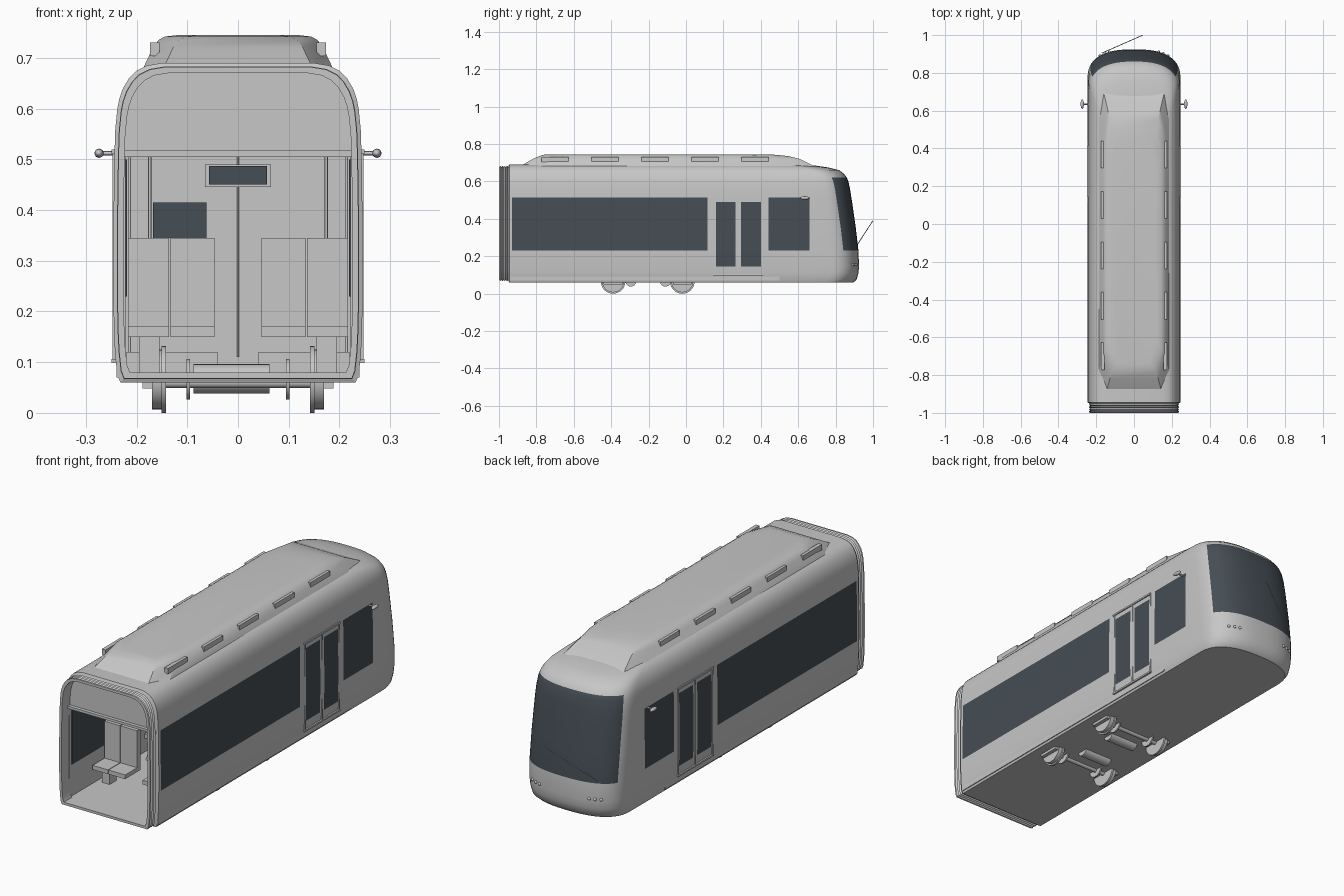
import bpy, bmesh, math
from mathutils import Vector, Matrix

cube = bpy.data.objects.get("Cube")
if cube:
    bpy.data.objects.remove(cube, do_unlink=True)


def material(name, rgb):
    m = bpy.data.materials.new(name)
    m.use_nodes = True
    m.diffuse_color = (*rgb, 1)
    m.node_tree.nodes["Principled BSDF"].inputs["Base Color"].default_value = (*rgb, 1)
    return m


GREY = material("light grey paint", (0.57, 0.57, 0.57))
GLASS = material("dark glass", (0.06, 0.075, 0.09))


def finish(name, bm, mats, smooth=None):
    mesh = bpy.data.meshes.new(name)
    bm.to_mesh(mesh)
    bm.free()
    for m in mats:
        mesh.materials.append(m)
    ob = bpy.data.objects.new(name, mesh)
    bpy.context.collection.objects.link(ob)
    if smooth:
        bpy.ops.object.select_all(action='DESELECT')
        ob.select_set(True)
        bpy.context.view_layer.objects.active = ob
        bpy.ops.object.shade_smooth_by_angle(angle=math.radians(smooth))
    return ob


def loft(name, rings, closed=True, caps=True, rule=None, smooth=35):
    bm = bmesh.new()
    rows = [[bm.verts.new(p) for p in ring] for ring in rings]
    n = len(rows[0])
    for a, b in zip(rows, rows[1:]):
        for i in range(n if closed else n - 1):
            k = (i + 1) % n
            f = bm.faces.new((a[i], a[k], b[k], b[i]))
            if rule and rule(f.calc_center_median()):
                f.material_index = 1
    if caps:
        bm.faces.new(rows[0])
        bm.faces.new(rows[-1])
    bmesh.ops.remove_doubles(bm, verts=bm.verts, dist=1e-5)
    bmesh.ops.recalc_face_normals(bm, faces=bm.faces)
    return finish(name, bm, [GREY, GLASS], smooth)


def box(name, x, y, z, mat=GREY):
    bm = bmesh.new()
    bmesh.ops.create_cube(bm, size=1)
    for v in bm.verts:
        v.co = [(r[0] + r[1]) / 2 + c * abs(r[1] - r[0]) for r, c in zip((x, y, z), v.co)]
    return finish(name, bm, [mat])


def rod(name, a, b, r, sides=12, mat=GREY):
    a, b = Vector(a), Vector(b)
    bm = bmesh.new()
    turn = (b - a).to_track_quat('Z', 'Y').to_matrix().to_4x4()
    bmesh.ops.create_cone(bm, cap_ends=True, segments=sides, radius1=r, radius2=r,
                          depth=(b - a).length, matrix=Matrix.Translation((a + b) / 2) @ turn)
    return finish(name, bm, [mat], 40)


def ball(name, centre, size):
    bm = bmesh.new()
    bmesh.ops.create_uvsphere(bm, u_segments=16, v_segments=10, radius=1,
                              matrix=Matrix.Translation(centre) @ Matrix.Diagonal((*size, 1)))
    return finish(name, bm, [GREY], 60)


# Body shell: height, half width and nose reach of each level
LEVELS = [(.06, .232, .895), (.075, .238, .912), (.11, .242, .922), (.145, .244, .925),
          (.23, .246, .922), (.35, .246, .908), (.49, .244, .888), (.515, .2435, .884),
          (.56, .242, .877), (.60, .238, .868), (.62, .234, .86), (.64, .227, .845),
          (.66, .215, .82), (.675, .20, .76), (.685, .18, .69), (.69, .15, .6)]
BACK, NOSE = -.945, .15
SIDE_Y = [BACK, -.93, .115, .16, .265, .295, .40, .44, .66]
WINDOWS = [(-.93, .115, .23, .515), (.44, .66, .23, .515),
           (.16, .265, .145, .49), (.295, .40, .145, .49)]


def outline(z, w, front):
    start = front - NOSE
    side = [(w, min(y, start), z) for y in SIDE_Y]
    arc = []
    for i in range(25):
        t = math.pi * i / 24
        c, s = math.cos(t), max(math.sin(t), 0)
        arc.append((math.copysign(w * abs(c) ** .8, c), start + NOSE * s ** .8, z))
    return side + arc + [(-x, y, h) for x, y, h in reversed(side)]


def is_glass(c):
    if c.y > .7:  # wraparound windscreen
        return .23 < c.z < .62 and c.y > .842 - .15 * (c.z - .24)
    return any(a < c.y < b and low < c.z < high for a, b, low, high in WINDOWS)


loft("body_shell", [outline(*l) for l in LEVELS], closed=False, rule=is_glass)


# Folded gangway at the open end
def section(y, inset):
    kx, kz = 1 - inset / .245, 1 - inset / .315
    half = [(w * kx, y, .375 + (z - .375) * kz) for z, w, _ in LEVELS]
    return half + [(-x, yy, z) for x, yy, z in reversed(half)]


folds = [section(BACK, 0)]
for i in range(9):
    folds.append(section(BACK - .006 * (i + 1), .007 if i % 2 else .013))
folds += [section(-1, .008), section(-1, .02), section(-.94, .02)]
loft("gangway_bellows", folds, caps=False, smooth=20)

# Wall above the open end
bm = bmesh.new()
upper = [(w - .003, z - .002) for z, w, _ in LEVELS if z > .5]
pts = upper + [(-x, z) for x, z in reversed(upper)]
bm.faces.new([bm.verts.new((x, -.941, z)) for x, z in pts])
finish("end_wall", bm, [GREY])

# Cabin lining
box("cabin_floor", (-.23, .23), (-.944, .5), (.063, .08))
box("cabin_ceiling", (-.235, .235), (-.957, .5), (.505, .517))
box("cab_bulkhead", (-.23, .23), (.5, .51), (.07, .51))
box("bulkhead_window", (-.168, -.062), (.494, .499), (.345, .415), GLASS)
box("display_frame", (-.065, .065), (.485, .499), (.445, .49))
box("display_screen", (-.057, .057), (.48, .486), (.45, .487), GLASS)
rod("bulkhead_seam", (0, .498, .11), (0, .498, .505), .002)

for side, s in (("left", 1), ("right", -1)):
    # Side lining, inner glass and poles
    box(side + "_lining", (s * .222, s * .24), (-.944, .5), (.07, .51))
    box(side + "_inner_glass", (s * .219, s * .223), (-.93, .115), (.23, .5), GLASS)
    rod(side + "_door_pole", (s * .214, .1, .08), (s * .214, .1, .505), .003)
    rod(side + "_seat_pole", (s * .174, -.66, .34), (s * .174, -.66, .505), .003)

    # Seat pairs
    for row, y in enumerate((-.69, -.3, .05)):
        for seat, (a, b) in enumerate(((.046, .133), (.136, .217))):
            tag = f"{side}_seat_{row}_{seat}"
            box(tag + "_back", (s * a, s * b), (y, y + .025), (.165, .345))
            box(tag + "_cushion", (s * a, s * b), (y - .09, y + .025), (.15, .17))
        box(f"{side}_seat_leg_{row}", (s * .155, s * .195), (y - .05, y), (.08, .15))
    box(side + "_wheel_cover", (s * .04, s * .22), (-.18, -.1), (.08, .12))

    # Sliding door tracks and pillars
    for z in (.102, .515):
        box(f"{side}_door_track_{z}", (s * .241, s * .249), (.145, .412), (z - .004, z + .004))
    for y in (.152, .28, .408):
        box(f"{side}_door_pillar_{y}", (s * .241, s * .2475), (y - .003, y + .003), (.106, .511))

    # Mirrors
    rod(side + "_mirror_arm", (s * .238, .635, .512), (s * .272, .635, .512), .004)
    ball(side + "_mirror", (s * .274, .635, .512), (.009, .025, .009))

    # Headlamps set on the nose curve
    for x in (.13, .155, .18):
        y = .925 - NOSE + NOSE * (1 - (x / .244) ** 2.5) ** .4
        ball(f"{side}_headlamp_{x}", (s * x, y, .155), (.007, .007, .007))

    # Roof vents
    for i in range(5):
        y = -.70 + i * .267
        box(f"{side}_roof_vent_{i}", (s * .155, s * .174), (y - .072, y + .072), (.704, .73))

    # Wheels, brake discs and hubs
    for end, y in (("back", -.39), ("front", -.02)):
        tag = f"{side}_{end}"
        rod(tag + "_wheel", (s * .15, y, .066), (s * .17, y, .066), .059, 32)
        rod(tag + "_flange", (s * .142, y, .066), (s * .151, y, .066), .066, 32)
        rod(tag + "_brake_disc", (s * .095, y, .066), (s * .102, y, .066), .04, 24)
        ball(tag + "_hub", (s * .175, y, .085), (.013, .013, .013))
        box(tag + "_bracket", (s * .165, s * .188), (y - .05, y + .05), (.048, .065))

# Axles and motors
for end, y, m in (("back", -.39, -.295), ("front", -.02, -.11)):
    rod(end + "_axle", (-.15, y, .06), (.15, y, .06), .011)
    rod(end + "_motor", (-.088, m, .067), (.062, m, .067), .029, 24)


# Roof pod: height, half width, back and front of each layer
def pod_ring(z, w, y0, y1):
    half = [(w - .04, y0, z), (w, y0 + .11, z), (w, y1 - .13, z), (w - .028, y1, z)]
    return half + [(-x, y, h) for x, y, h in reversed(half)]


POD = [(.68, .187, -.89, .69), (.72, .168, -.82, .61), (.735, .157, -.785, .55),
       (.742, .145, -.765, .49), (.745, .12, -.74, .42)]
loft("roof_pod", [pod_ring(*p) for p in POD], smooth=25)

# Wiper
rod("wiper", (-.17, .905, .245), (.045, .999, .39), .002, 8)
